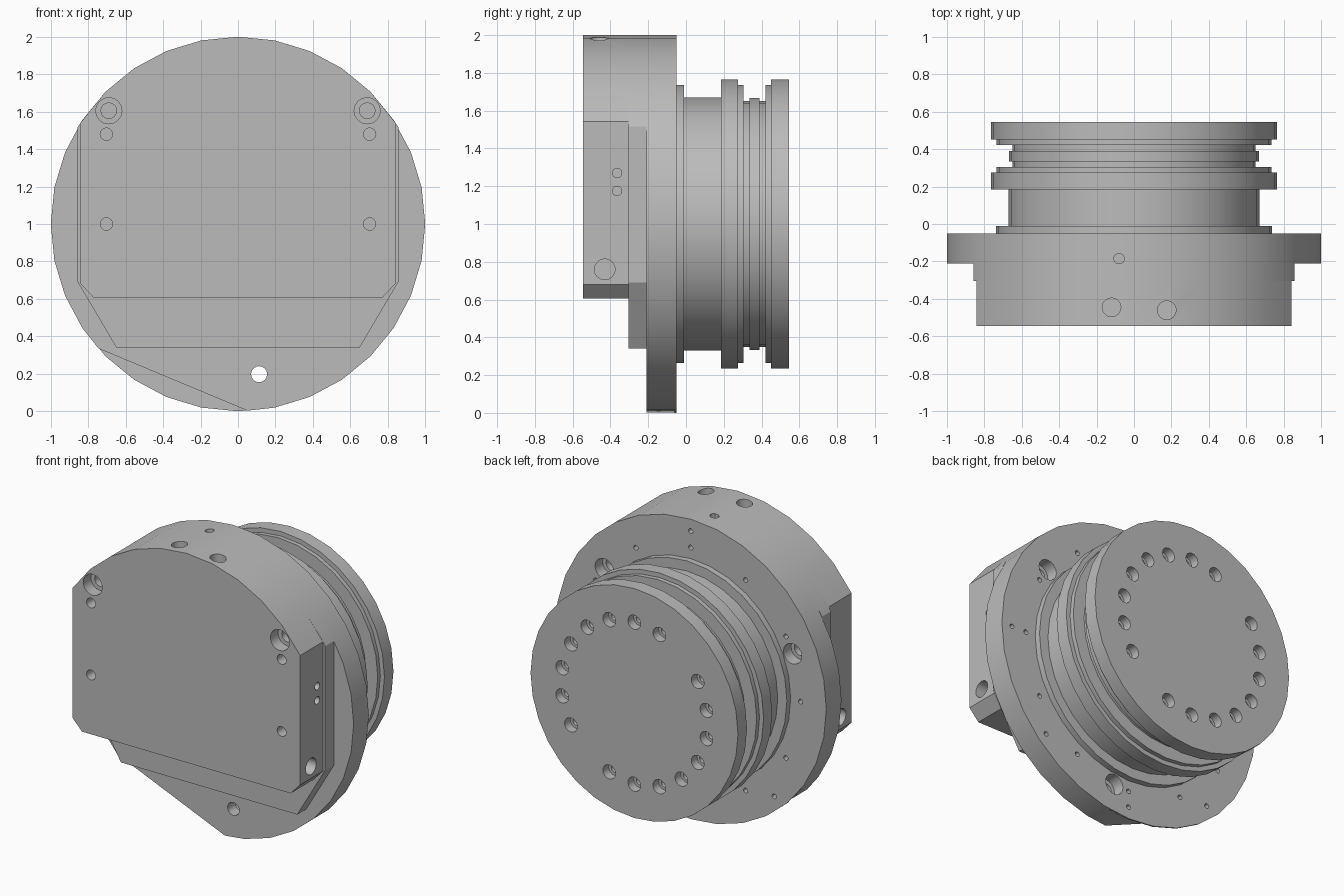
import bpy, bmesh
from math import sin, cos, pi, radians, sqrt, atan2
from mathutils import Vector

cube = bpy.data.objects.get("Cube")
if cube:
    bpy.data.objects.remove(cube, do_unlink=True)

GREY = (0.5, 0.5, 0.5, 1)
metal = bpy.data.materials.new("machined grey")
metal.use_nodes = True
metal.diffuse_color = GREY
metal.node_tree.nodes["Principled BSDF"].inputs["Base Color"].default_value = GREY

SIDES = 32
BACK, FRONT = Vector((0, 1, 0)), Vector((0, -1, 0))


def finish(name, bm):
    bmesh.ops.recalc_face_normals(bm, faces=bm.faces)
    mesh = bpy.data.meshes.new(name)
    bm.to_mesh(mesh)
    bm.free()
    mesh.materials.append(metal)
    obj = bpy.data.objects.new(name, mesh)
    bpy.context.collection.objects.link(obj)
    return obj


def lathe(bm, origin, axis, profile, sides):
    """Closed turned solid; profile is (radius, distance along axis)."""
    turn = axis.to_track_quat('Z', 'Y')
    rings = []
    for r, d in profile:
        rings.append([bm.verts.new(Vector(origin) + turn @ Vector(
            (r * cos(2 * pi * i / sides), r * sin(2 * pi * i / sides), d)))
            for i in range(sides)])
    for a, b in zip(rings, rings[1:]):
        for i in range(sides):
            j = (i + 1) % sides
            bm.faces.new((a[i], a[j], b[j], b[i]))
    bm.faces.new(rings[0])
    bm.faces.new(rings[-1])


def prism(name, outline, y0, y1):
    """Extrude an (x, z) outline from y0 to y1."""
    bm = bmesh.new()
    face = bm.faces.new([bm.verts.new((x, y0, z)) for x, z in outline])
    out = bmesh.ops.extrude_face_region(bm, geom=[face])
    verts = [v for v in out["geom"] if isinstance(v, bmesh.types.BMVert)]
    bmesh.ops.translate(bm, verts=verts, vec=(0, y1 - y0, 0))
    return finish(name, bm)


def drill(bm, pos, inward, r, depth, bore=0, bore_depth=0):
    """Hole cutter, with an optional wider counterbore at the mouth."""
    if bore:
        prof = [(bore, -0.03), (bore, bore_depth), (r, bore_depth), (r, depth)]
    else:
        prof = [(r, -0.03), (r, depth)]
    lathe(bm, pos, inward, prof, 16)


def cut(obj, bm):
    """Subtract the cutter and bake the result."""
    cutter = finish("cutter", bm)
    cutter.hide_render = True
    mod = obj.modifiers.new("holes", 'BOOLEAN')
    mod.operation, mod.solver, mod.object = 'DIFFERENCE', 'EXACT', cutter
    deps = bpy.context.evaluated_depsgraph_get()
    baked = bpy.data.meshes.new_from_object(obj.evaluated_get(deps))
    obj.modifiers.clear()
    obj.data = baked
    bpy.data.objects.remove(cutter, do_unlink=True)


def circle_point(a):
    return cos(a), 1 + sin(a)


STEPS = [2 * pi * i / SIDES for i in range(SIDES)]


def housing_outline(w, shoulder, foot_w, foot):
    """Round top, straight sides, chamfered foot."""
    a0 = atan2(sqrt(1 - w * w), w)
    arc = [circle_point(a) for a in [a0] + [a for a in STEPS if a0 + .02 < a < pi - a0 - .02] + [pi - a0]]
    return arc + [(-w, shoulder), (-foot_w, foot), (foot_w, foot), (w, shoulder)]


# Flange: chord-trimmed disc with a thin full rim behind it
trimmed = [circle_point(a) for a in STEPS if not radians(220) < a < radians(274)]
at = sum(1 for a in STEPS if a <= radians(220))
trimmed[at:at] = [(-0.745, 0.335), (0.05, 0.003)]
flange = prism("flange", trimmed, -0.21, -0.06)
rim = prism("flange_back_rim", [circle_point(a) for a in STEPS], -0.06, -0.05)


def flange_holes():
    bm = bmesh.new()
    for deg in (38, 158, 278):
        a = radians(deg)
        drill(bm, (0.81 * cos(a), -0.05, 1 + 0.81 * sin(a)), FRONT,
              0.043, 0.2 if deg == 278 else 0.12, 0.068, 0.08)
    small = [(0.81, d) for d in range(0, 360, 30)]
    small += [(0.92, d) for d in (0, 90, 228, 270, 315)]
    for r, deg in small:
        a = radians(deg)
        drill(bm, (r * cos(a), -0.05, 1 + r * sin(a)), FRONT, 0.016, 0.06)
    return bm


def top_holes():
    bm = bmesh.new()
    for x, y, r in ((-0.12, -0.445, 0.05), (0.175, -0.46, 0.05), (-0.08, -0.185, 0.028)):
        drill(bm, (x, y, 2), Vector((0, 0, -1)), r, 0.12)
    return bm


cut(flange, flange_holes())
cut(rim, flange_holes())
cut(flange, top_holes())

# Housing: middle step and front block
step = prism("housing_step", housing_outline(0.856, 0.69, 0.65, 0.34), -0.305, -0.21)
block = prism("front_block", housing_outline(0.84, 0.68, 0.77, 0.605), -0.545, -0.305)
holes = top_holes()
for s in (-1, 1):
    drill(holes, (s * 0.69, -0.545, 1.605), FRONT * -1, 0.042, 0.17, 0.07, 0.08)
    for z in (1.48, 1.0):
        drill(holes, (s * 0.703, -0.545, z), BACK, 0.033, 0.08)
    drill(holes, (s * 0.84, -0.43, 0.76), Vector((-s, 0, 0)), 0.055, 0.08)
for z in (1.27, 1.175):
    drill(holes, (0.84, -0.365, z), Vector((-1, 0, 0)), 0.025, 0.08)
cut(block, holes)

# Rear hub: stack of turned collars and grooves (radius, end y)
collars = [(0.737, -0.01), (0.67, 0.185), (0.765, 0.275), (0.735, 0.305),
           (0.65, 0.335), (0.667, 0.39), (0.65, 0.422), (0.735, 0.45), (0.765, 0.545)]
profile, y = [], -0.05
for r, end in collars:
    profile += [(r, y), (r, end)]
    y = end
bm = bmesh.new()
lathe(bm, (0, 0, 1), BACK, profile, SIDES)
hub = finish("rear_hub", bm)

# Bolt circle on the hub face, with two positions left open
bm = bmesh.new()
for deg in range(10, 370, 20):
    if deg not in (130, 310):
        a = radians(deg)
        drill(bm, (0.54 * cos(a), 0.545, 1 + 0.54 * sin(a)), FRONT, 0.028, 0.12, 0.047, 0.06)
cut(hub, bm)

# Smooth turned walls, crisp edges
bpy.ops.object.select_all(action='DESELECT')
for obj in (flange, rim, step, block, hub):
    obj.select_set(True)
bpy.context.view_layer.objects.active = hub
bpy.ops.object.shade_smooth_by_angle(angle=radians(30))
